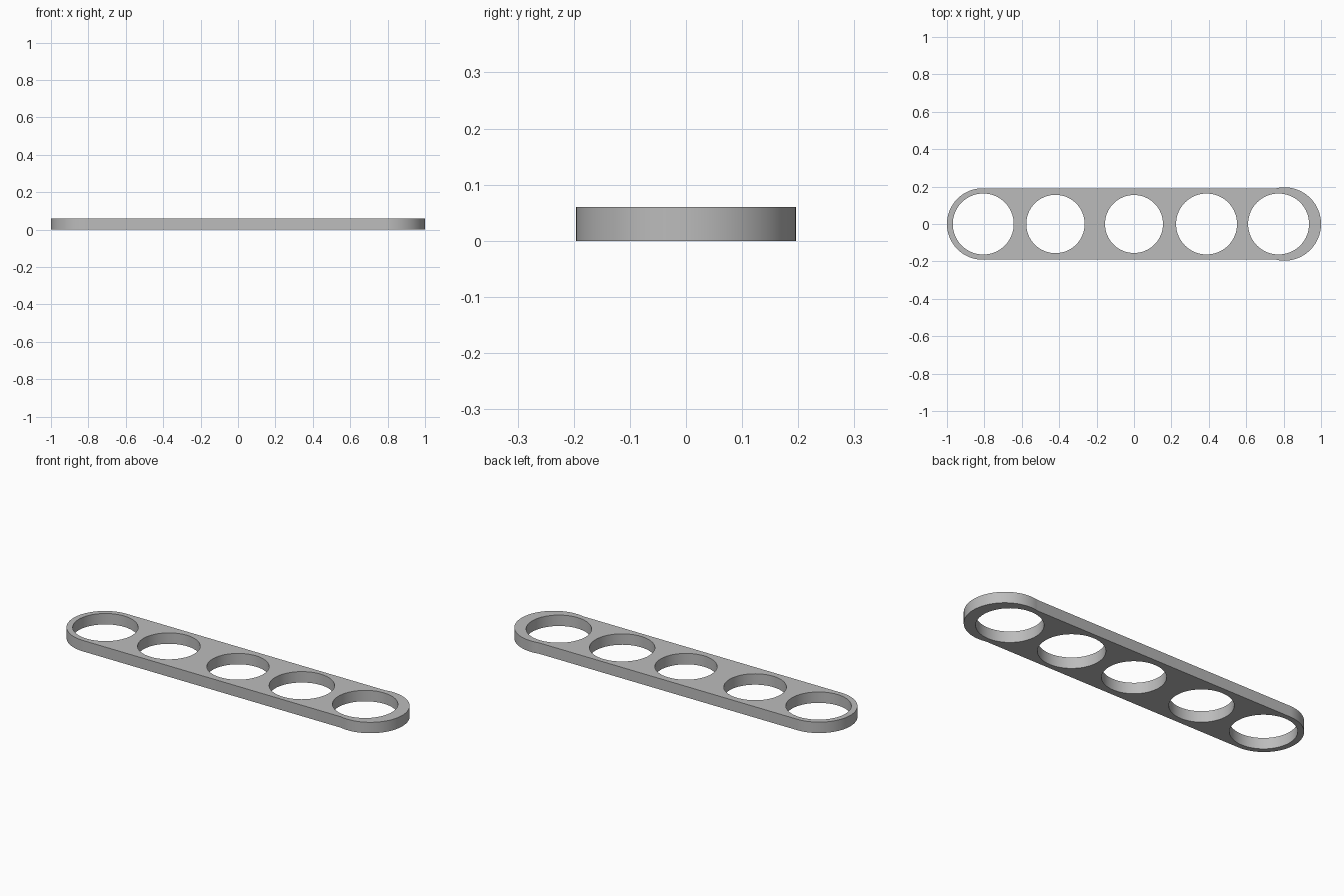
import bpy
import bmesh
from math import cos, sin, pi, acos, asin

cube = bpy.data.objects.get("Cube")
if cube:
    bpy.data.objects.remove(cube, do_unlink=True)

THICKNESS = 0.06
HALF_WIDTH = 0.191
SEGMENTS = 64

# Plain grey material
grey = bpy.data.materials.new("plain_grey")
grey.use_nodes = True
colour = (0.5, 0.5, 0.5, 1)
grey.diffuse_color = colour
grey.node_tree.nodes["Principled BSDF"].inputs["Base Color"].default_value = colour


def arc(cx, radius, start, end, steps=SEGMENTS):
    """Points along an arc centred on the long axis."""
    angles = [start + (end - start) * i / steps for i in range(steps + 1)]
    return [(cx + radius * cos(a), radius * sin(a)) for a in angles]


def prism(name, outline, bottom, top):
    """Extrude a closed outline between two heights."""
    bm = bmesh.new()
    face = bm.faces.new([bm.verts.new((x, y, bottom)) for x, y in outline])
    result = bmesh.ops.extrude_face_region(bm, geom=[face])
    verts = [v for v in result["geom"] if isinstance(v, bmesh.types.BMVert)]
    bmesh.ops.translate(bm, verts=verts, vec=(0, 0, top - bottom))
    bmesh.ops.recalc_face_normals(bm, faces=bm.faces)
    mesh = bpy.data.meshes.new(name)
    bm.to_mesh(mesh)
    bm.free()
    mesh.materials.append(grey)
    obj = bpy.data.objects.new(name, mesh)
    bpy.context.collection.objects.link(obj)
    return obj


# Bar with rounded ends; the right-hand disc is slightly wider than the bar
big = 0.196
spread = pi - asin(HALF_WIDTH / big)
outline = arc(1 - big, big, -spread, spread)
outline += arc(HALF_WIDTH - 1, HALF_WIDTH, pi / 2, 3 * pi / 2)
bar = prism("bar", outline, 0, THICKNESS)

# Five round through holes: (centre x, radius)
holes = [(-0.806, 0.163), (-0.42, 0.156), (0, 0.155), (0.388, 0.163), (0.773, 0.163)]
for i, (x, radius) in enumerate(holes):
    circle = arc(x, radius, 0, 2 * pi)[:-1]
    cutter = prism(f"hole_cutter_{i + 1}", circle, -THICKNESS, 2 * THICKNESS)
    cut = bar.modifiers.new(f"hole_{i + 1}", "BOOLEAN")
    cut.operation = "DIFFERENCE"
    cut.solver = "EXACT"
    cut.object = cutter
    cutter.hide_render = True
    cutter.hide_set(True)

# Apply the cuts, drop the cutters, then smooth the curved walls
bpy.context.view_layer.update()
graph = bpy.context.evaluated_depsgraph_get()
cut_mesh = bpy.data.meshes.new_from_object(bar.evaluated_get(graph))
cutters = [m.object for m in bar.modifiers]
bar.modifiers.clear()
bar.data = cut_mesh
for cutter in cutters:
    bpy.data.objects.remove(cutter, do_unlink=True)

bpy.ops.object.select_all(action="DESELECT")
bar.select_set(True)
bpy.context.view_layer.objects.active = bar
bpy.ops.object.shade_smooth_by_angle(angle=pi / 6)
